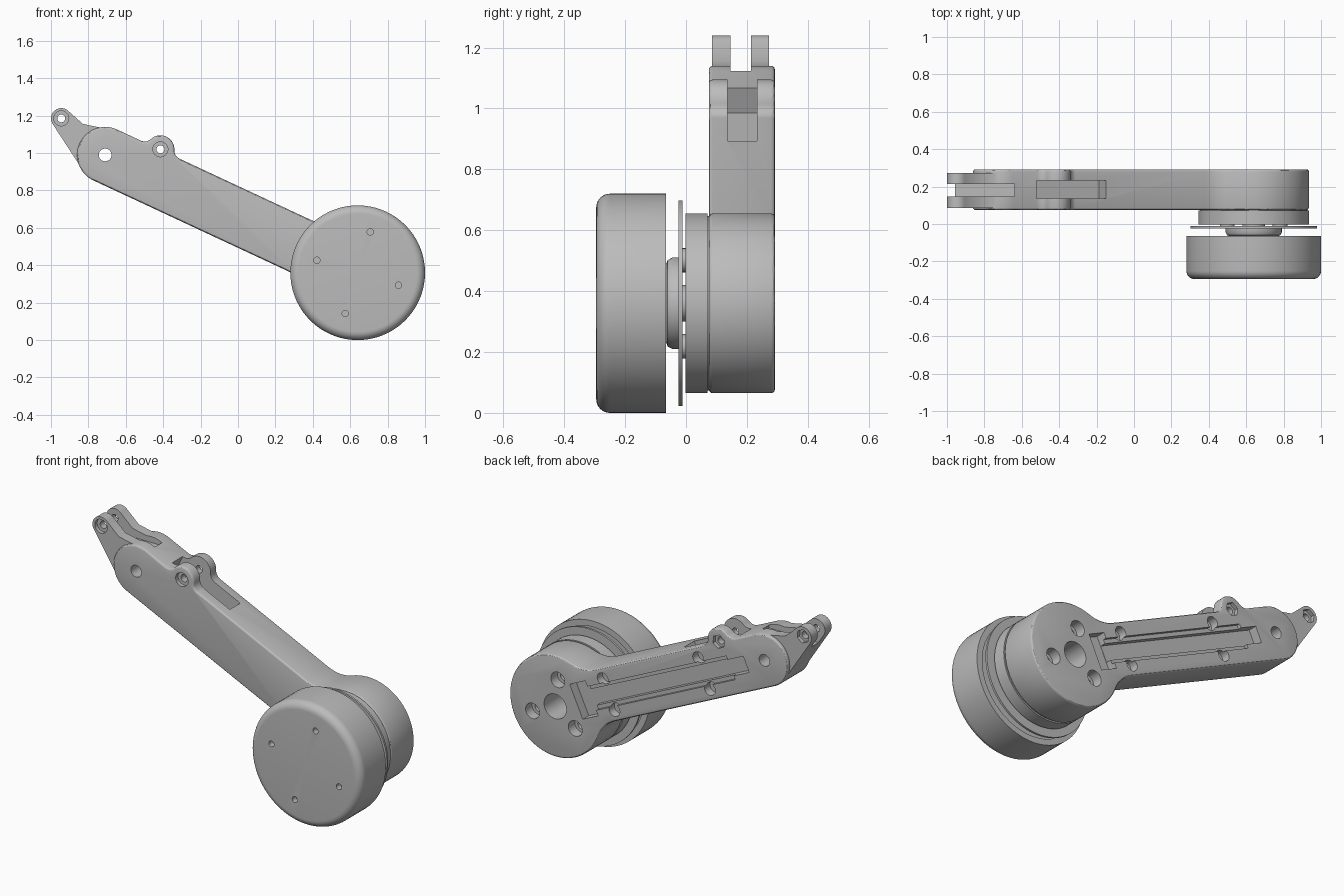
import bpy, bmesh, math

old = bpy.data.objects.get("Cube")
if old:
    bpy.data.objects.remove(old, do_unlink=True)

grey = bpy.data.materials.new("plain grey")
grey.use_nodes = True
grey.diffuse_color = (0.5, 0.5, 0.5, 1)
grey.node_tree.nodes["Principled BSDF"].inputs["Base Color"].default_value = (0.5, 0.5, 0.5, 1)

HUB_X, HUB_Z = 0.64, 0.36
TILT = math.radians(25)


def place(u, v):
    """Arm coordinates (u along the arm, v across it) to world x, z."""
    c, s = math.cos(TILT), math.sin(TILT)
    return HUB_X - c * u + s * v, HUB_Z + s * u + c * v


def arc(u, v, r, start, end, steps=10):
    angles = [math.radians(start + (end - start) * i / steps) for i in range(steps + 1)]
    return [(u + r * math.cos(a), v + r * math.sin(a)) for a in angles]


def circle(u, v, r, sides=32):
    return arc(u, v, r, 0, 360, sides)[:-1]


def rect(u0, u1, v0, v1):
    return [(u0, v0), (u1, v0), (u1, v1), (u0, v1)]


def finish(name, bm):
    bmesh.ops.recalc_face_normals(bm, faces=bm.faces)
    mesh = bpy.data.meshes.new(name)
    bm.to_mesh(mesh)
    bm.free()
    mesh.materials.append(grey)
    ob = bpy.data.objects.new(name, mesh)
    bpy.context.collection.objects.link(ob)
    return ob


def prism(name, outline, y0, y1, tilted=True):
    """Extrude an outline along y."""
    bm = bmesh.new()
    pts = [place(u, v) if tilted else (u, v) for u, v in outline]
    face = bm.faces.new([bm.verts.new((x, y0, z)) for x, z in pts])
    out = bmesh.ops.extrude_face_region(bm, geom=[face])
    moved = [g for g in out["geom"] if isinstance(g, bmesh.types.BMVert)]
    bmesh.ops.translate(bm, verts=moved, vec=(0, y1 - y0, 0))
    return finish(name, bm)


def lathe(name, profile, sides=72):
    """Spin (radius, y) points around the hub axis; the ends lie on the axis."""
    bm = bmesh.new()
    verts = [bm.verts.new((HUB_X + r, y, HUB_Z)) for r, y in profile]
    edges = [bm.edges.new(pair) for pair in zip(verts, verts[1:])]
    bmesh.ops.spin(bm, geom=verts + edges, cent=(HUB_X, 0, HUB_Z), axis=(0, 1, 0),
                   angle=math.tau, steps=sides)
    bmesh.ops.remove_doubles(bm, verts=bm.verts, dist=0.0002)
    return finish(name, bm)


def disc(name, r, y0, y1):
    return lathe(name, [(0, y0), (r, y0), (r, y1), (0, y1)])


def apply(ob, kind, **settings):
    mod = ob.modifiers.new(kind.title(), kind)
    for key, value in settings.items():
        setattr(mod, key, value)
    bpy.context.view_layer.objects.active = ob
    bpy.ops.object.modifier_apply(modifier=mod.name)


def combine(ob, other, operation="DIFFERENCE"):
    apply(ob, "BOOLEAN", object=other, operation=operation, solver="EXACT")
    bpy.data.objects.remove(other, do_unlink=True)


def cut(ob, outline, y0, y1, tilted=True):
    combine(ob, prism("cutter", outline, y0, y1, tilted))


# Arm body: round hub end, straight bar, hinge lug on top, round far end
FRONT, BACK = 0.075, 0.292
PIN_U, LUG, TIP = 1.49, (1.235, 0.152), (1.785, 0.078)
outline = arc(0, 0, 0.295, 45, 315, 54)
outline += arc(0.35, -0.35, 0.2, 135, 90)[1:]
outline += arc(PIN_U, 0, 0.15, -90, 90, 28)
outline += arc(1.35, 0.2, 0.05, -90, -157.4, 8)
outline += arc(*LUG, 0.075, 22.6, 157.4, 18)[1:]
outline += arc(1.12, 0.2, 0.05, -22.6, -90, 8)[1:]
outline += arc(0.35, 0.35, 0.2, -90, -135)[:-1]
arm = prism("arm", outline, FRONT, BACK)
apply(arm, "BEVEL", width=0.012, segments=3, limit_method="ANGLE", angle_limit=math.radians(50))

# Fork at the far end
fork = arc(*TIP, 0.055, -55, 111, 18)
fork += [(1.668, 0.1), (1.587, 0.119), (1.49, 0.146), (1.45, 0), (1.5, -0.1), (1.592, -0.107)]
combine(arm, prism("fork", fork, 0.086, 0.272), "UNION")
cut(arm, rect(-1.1, -0.64, 1.105, 1.4), 0.147, 0.213, False)

# Slot through the lug
cut(arm, rect(0.94, 1.35, 0.06, 0.4), 0.137, 0.233)

# Hinge holes with round recesses in front and hexagonal ones behind
for (u, v), y0, y1 in ((LUG, FRONT, BACK), (TIP, 0.086, 0.272)):
    cut(arm, circle(u, v, 0.021), 0, 0.4)
    cut(arm, circle(u, v, 0.04), y0 - 0.05, y0 + 0.022)
    cut(arm, circle(u, v, 0.04, 6), y1 - 0.022, y1 + 0.05)
cut(arm, circle(PIN_U, 0, 0.034), 0, 0.4)

# Cable channel in the back, with a wide pocket and a shallow step
cut(arm, rect(0.15, 0.26, -0.1, 0.1), BACK - 0.055, 0.4)
cut(arm, rect(0.25, 1.25, -0.068, 0.068), BACK - 0.02, 0.4)
cut(arm, rect(0.2, 1.36, -0.046, 0.046), BACK - 0.053, 0.4)
for u in (0.38, 1.06):
    for v in (-0.09, 0.09):
        cut(arm, circle(u, v, 0.035), BACK - 0.05, 0.4)

# Hub bore and three bolt holes in the back
cut(arm, circle(HUB_X, HUB_Z, 0.072, 40), 0.1, 0.4, False)
for x, z in arc(HUB_X, HUB_Z, 0.16, 96, 336, 2):
    cut(arm, circle(x, z, 0.045), BACK - 0.06, 0.4, False)
    cut(arm, circle(x, z, 0.026), 0.12, 0.4, False)

# Wheel: rounded cup with four small holes in its face
wheel_profile = [(0, -0.295)]
wheel_profile += arc(0.315, -0.25, 0.045, -90, 0, 8)
wheel_profile += [(0.36, -0.065), (0.325, -0.065), (0.325, -0.2), (0, -0.2)]
wheel = lathe("wheel", wheel_profile)
for x, z in arc(HUB_X, HUB_Z, 0.228, 73, 343, 3):
    cut(wheel, circle(x, z, 0.017, 20), -0.4, -0.26, False)

# Hub stack between wheel and arm
housing = disc("motor_housing", 0.295, -0.002, 0.071)
plate = disc("thin_plate", 0.338, -0.024, -0.012)
boss = lathe("hub_boss", [(0, -0.065), (0.13, -0.065), (0.142, -0.06), (0.15, -0.045),
                          (0.15, -0.02), (0, -0.02)])
axle = disc("axle", 0.06, -0.21, 0.01)
joint = disc("arm_joint", 0.287, 0.065, 0.08)
spacers = []
for x, z in arc(HUB_X, HUB_Z, 0.2, 45, 315, 3):
    spacers.append(prism("spacer", circle(x, z, 0.04, 20), -0.014, 0, False))

# Smooth shading with sharp edges kept
bpy.ops.object.select_all(action="DESELECT")
for ob in [arm, wheel, housing, plate, boss, axle, joint] + spacers:
    ob.select_set(True)
bpy.context.view_layer.objects.active = arm
bpy.ops.object.shade_smooth_by_angle(angle=math.radians(30))
